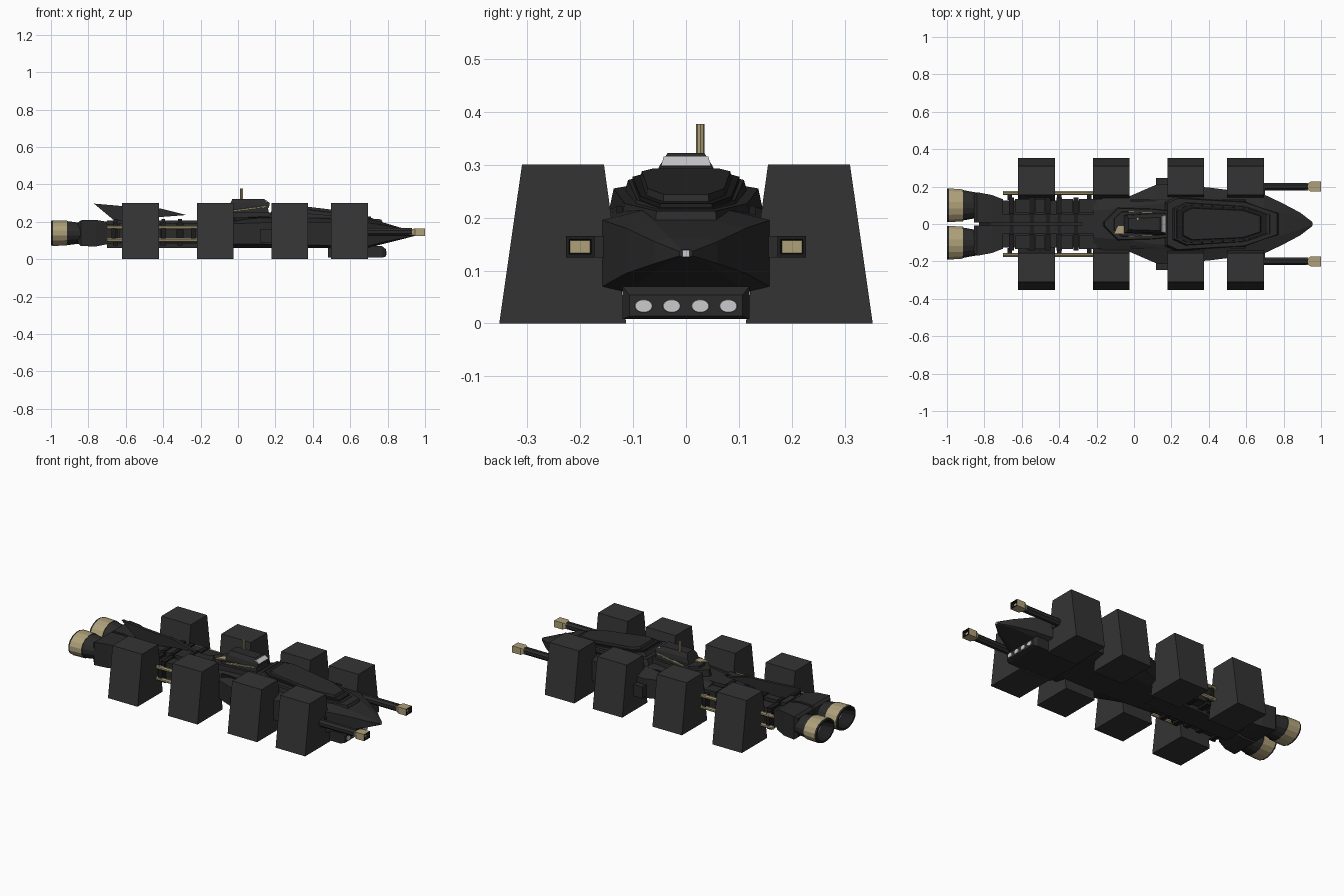
import bpy, bmesh, math
from mathutils import Vector

def mat(name, r, g, b):
    m = bpy.data.materials.new(name)
    m.diffuse_color = (r, g, b, 1)
    return m

HULL = mat("charcoal_hull", .024, .024, .025)
POD = mat("dark_grey_pod", .034, .034, .034)
BLACK = mat("near_black_trim", .012, .012, .012)
TAN = mat("brass_tan", .42, .35, .19)
LIGHT = mat("pale_grey_glass", .60, .60, .62)

def loft(name, rings, *mats, cap=True, rule=None):
    """Skin a list of equal-length point rings into one solid."""
    bm = bmesh.new()
    rs = [[bm.verts.new(p) for p in r] for r in rings]
    n = len(rs[0])
    for k, (a, b) in enumerate(zip(rs, rs[1:])):
        for i in range(n):
            f = bm.faces.new((a[i], a[(i+1) % n], b[(i+1) % n], b[i]))
            if rule:
                f.material_index = rule(k)
    if cap:
        bm.faces.new(rs[0])
        f = bm.faces.new(rs[-1])
        if rule:
            f.material_index = rule(len(rs)-1)
    bmesh.ops.recalc_face_normals(bm, faces=bm.faces)
    me = bpy.data.meshes.new(name)
    bm.to_mesh(me)
    bm.free()
    for m in mats:
        me.materials.append(m)
    ob = bpy.data.objects.new(name, me)
    bpy.context.collection.objects.link(ob)
    return ob

def rect(x, y0, y1, z0, z1):
    return [(x, y0, z0), (x, y1, z0), (x, y1, z1), (x, y0, z1)]

def box(name, x0, x1, y0, y1, z0, z1, m):
    return loft(name, [rect(x0, y0, y1, z0, z1), rect(x1, y0, y1, z0, z1)], m)

def circ(x, y, z, ry, rz, n=16):
    return [(x, y+ry*math.cos(2*math.pi*(i+.5)/n), z+rz*math.sin(2*math.pi*(i+.5)/n)) for i in range(n)]

def tube(name, x0, x1, y, z, r, m, n=8):
    return loft(name, [circ(x0, y, z, r, r, n), circ(x1, y, z, r, r, n)], m)

def plate(name, half, zlo, top, slope, m, inset=.93):
    """Symmetric deck plate from a half outline, with sloping top and chamfer."""
    out = half + [(x, -y) for x, y in reversed(half)]
    cx = sum(x for x, y in out)/len(out)
    lo = [(x, y, zlo-slope*(x-.3)) for x, y in out]
    hi = [(cx+(x-cx)*inset, y*inset, top-slope*(cx+(x-cx)*inset-.3)) for x, y in out]
    return loft(name, [lo, hi], m)

# Eight tapered pods
for s in (1, -1):
    for x in (-.62, -.22, .178, .498):
        prof = [(.113, 0), (.353, 0), (.31, .3), (.155, .3)]
        loft("track_pod", [[(px, s*y, z) for y, z in prof] for px in (x, x+.197)], POD)

# Main forward hull and nose: x, bottom half-width, z0, side half-width, z1, z2, top half-width, z3
def section(x, wb, z0, w, z1, z2, wt, z3):
    h = [(wb, z0), (w, z1), (w, z2), (wt, z3)]
    return [(x, y, z) for y, z in h] + [(x, -y, z) for y, z in reversed(h)]

loft("forward_hull", [section(*r) for r in (
    (-.22, .09, .065, .13, .08, .185, .07, .205),
    (-.02, .11, .06, .15, .08, .19, .09, .22),
    (.13, .12, .06, .215, .08, .195, .11, .228),
    (.40, .12, .06, .195, .075, .195, .12, .225),
    (.695, .115, .06, .158, .07, .195, .085, .213),
    (.79, .08, .085, .113, .095, .18, .06, .192),
    (.89, .045, .11, .06, .113, .155, .03, .162),
    (.952, .008, .126, .012, .128, .136, .008, .14))], HULL)
box("nose_light", .945, .956, -.007, .007, .126, .139, LIGHT)

# Stepped foredeck
plate("deck_lower", [(.16, .12), (.22, .147), (.6, .125), (.79, .06)], .20, .25, .08, HULL)
plate("deck_middle", [(.20, .085), (.27, .118), (.6, .10), (.745, .055)], .235, .269, .12, HULL)
plate("deck_groove", [(.225, .075), (.285, .103), (.6, .088), (.715, .05)], .25, .276, .12, BLACK, .98)
plate("deck_upper", [(.25, .065), (.30, .09), (.59, .078), (.69, .045)], .255, .289, .12, HULL)

# Chin with headlights
loft("chin", [rect(.48, -.12, .12, .008, .07), rect(.77, -.12, .12, .008, .07),
              rect(.79, -.107, .107, .014, .054)], HULL)
for y in (-.08, -.027, .027, .08):
    loft("headlight", [circ(.785, y, .033, .018, .013), circ(.794, y, .033, .016, .012)], LIGHT)

# Forward cannons and side housings
for s in (1, -1):
    tube("cannon_barrel", .5, .93, s*.2, .145, .022, HULL, 8)
    box("cannon_mount", .5, .70, min(s*.12, s*.2), max(s*.12, s*.2), .125, .165, HULL)
    loft("cannon_muzzle", [rect(x, s*.2-w, s*.2+w, .145-h, .145+h) for x, w, h in
         ((.915, .017, .012), (.935, .02, .016), (.945, .027, .02), (1, .027, .02), (1, .021, .014), (.985, .019, .012))],
         TAN, BLACK, rule=lambda k: 1 if k in (3, 4) else 0)
    box("side_housing", .118, .185, min(s*.15, s*.246), max(s*.15, s*.246), .09, .16, HULL)
    box("hull_groove", -.02, .6, s*.125-.006, s*.125+.006, .2, .222, BLACK)

# Cabin on a tapering base
plate("cabin_base", [(-.17, .01), (-.09, .09), (.1, .085), (.2, .075)], .19, .252, -.01, HULL)
plate("cabin_collar", [(-.115, .03), (-.07, .07), (.1, .066), (.17, .058)], .235, .282, -.05, HULL)
loft("cabin", [[(-.06, -.05, .25), (.165, -.06, .275), (.165, .06, .275), (-.06, .05, .25)],
               [(-.04, -.045, .30), (.17, -.05, .298), (.17, .05, .298), (-.04, .045, .30)],
               [(-.03, -.03, .322), (.14, -.035, .322), (.14, .035, .322), (-.03, .03, .322)]], HULL)
loft("windscreen", [[(.172, -.047, .299), (.172, .047, .299), (.150, .042, .316), (.150, -.042, .316)],
                    [(.166, -.047, .297), (.166, .047, .297), (.144, .042, .314), (.144, -.042, .314)]], LIGHT)
for s in (1, -1):
    loft("cabin_stripe", [[(-.03, s*.064, .258), (.15, s*.061, .281), (.15, s*.061, .287), (-.03, s*.064, .262)],
                          [(-.03, s*.069, .256), (.15, s*.064, .279), (.15, s*.064, .285), (-.03, s*.069, .260)]], TAN)
loft("rear_patch", [[(-.11, -.055, z), (-.05, -.05, z+.002), (-.04, -.01, z+.002), (-.085, -.012, z)]
                    for z in (.258, .267)], TAN)
loft("mast", [[(.02+.008*math.cos(a*math.pi/4), .027+.008*math.sin(a*math.pi/4), z) for a in range(8)]
              for z in (.315, .377)], TAN)

# Spine with ribs, top ridge, panels and fuel pipes
box("spine", -.72, -.15, -.125, .125, .085, .185, HULL)
box("spine_ridge", -.70, -.12, -.05, .05, .18, .208, HULL)
box("spine_keel", -.70, -.12, -.07, .07, .06, .09, HULL)
for x in (-.655, -.545, -.46, -.40, -.31):
    box("rib", x-.014, x+.014, -.142, .142, .072, .2, BLACK)
    box("ridge_clamp", x-.01, x+.01, -.056, .056, .19, .215, BLACK)
for s in (1, -1):
    for a, b in ((-.635, -.56), (-.53, -.475), (-.385, -.325), (-.295, -.2)):
        box("spine_panel", a, b, s*.098-.036, s*.098+.036, .09, .194, HULL)
    for z in (.102, .17):
        tube("fuel_pipe", -.70, -.18, s*.165, z, .011, TAN)
    for x in (-.665, -.4, -.24):
        box("pipe_bracket", x-.012, x+.012, s*.15-.022, s*.15+.022, .094, .178, BLACK)
    for x in (-.52, -.12):
        box("pod_strut", x-.05, x+.05, s*.13-.04, s*.13+.04, .09, .18, HULL)

# Thin dorsal fin
fin = [(-.77, .297), (-.62, .284), (-.42, .272), (-.275, .236), (-.42, .225), (-.6, .20), (-.66, .205)]
loft("dorsal_fin", [[(x, y, z) for x, z in fin] for y in (-.009, .009)], HULL)

# Engine blocks and elliptical nozzles with glowing cores
for s in (1, -1):
    loft("engine_block", [[(x, s*y, z) for _, y, z in rect(0, .008, w, z0, z1)] for x, w, z0, z1 in
         ((-.855, .155, .085, .195), (-.84, .17, .07, .208), (-.76, .155, .068, .21), (-.70, .132, .08, .2))], HULL)
    noz = ((-.83, .068, .055), (-.88, .076, .061), (-.915, .083, .066), (-.915, .087, .068), (-.99, .092, .069),
           (-1, .09, .067), (-1, .078, .058), (-.93, .062, .047))
    loft("engine_nozzle", [circ(x, s*.1, .139, a, b) for x, a, b in noz], HULL, TAN, BLACK, LIGHT,
         rule=lambda k: (0, 0, 0, 1, 0, 0, 2, 3)[k])
box("engine_bridge", -.83, -.69, -.03, .03, .1, .18, BLACK)
